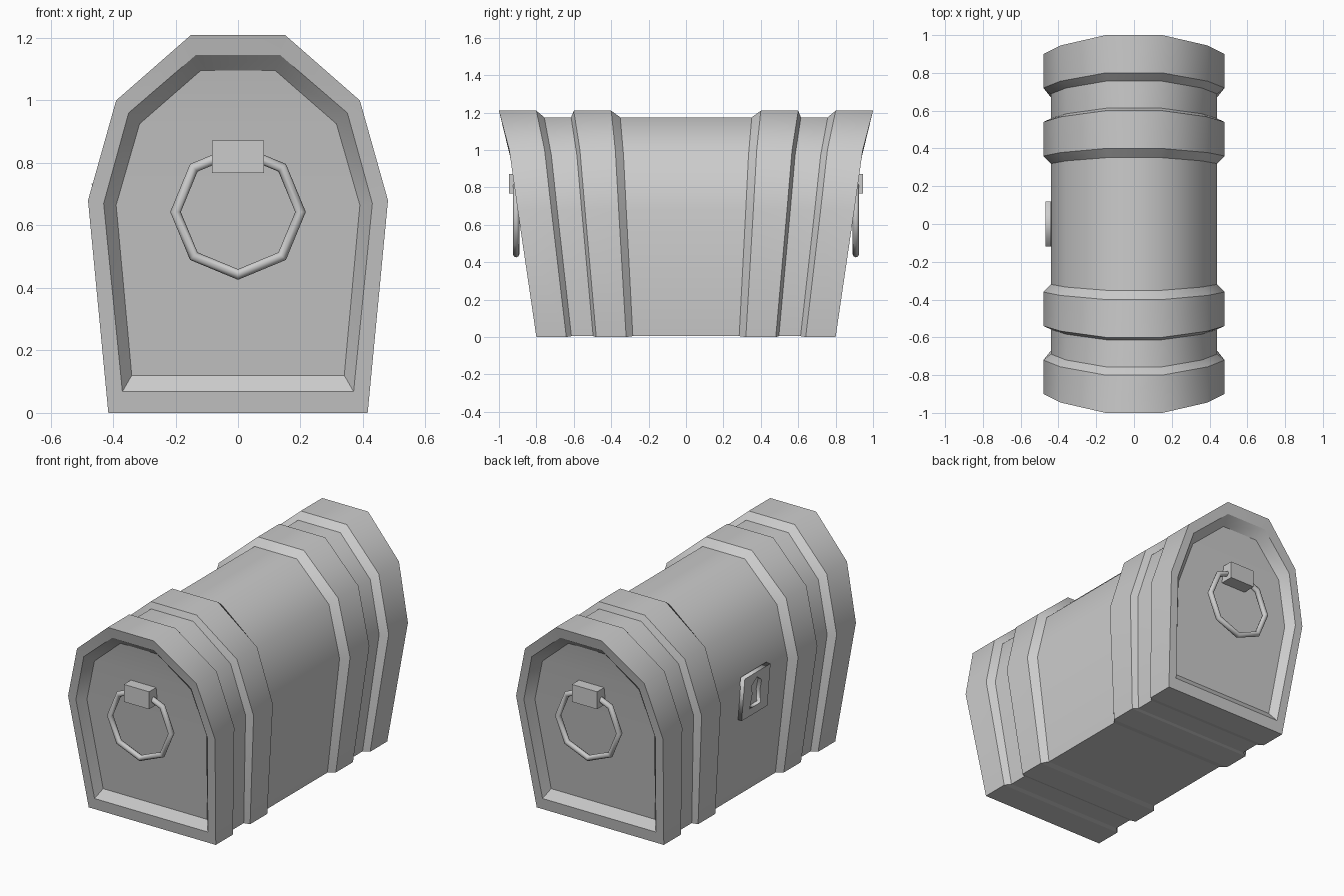
import bpy, bmesh, math
from mathutils import Matrix, Vector

if "Cube" in bpy.data.objects:
    bpy.data.objects.remove(bpy.data.objects["Cube"])

# Half profiles (x, z) from floor to lid top
OUTER = [(0.415, 0.0), (0.48, 0.68), (0.39, 1.0), (0.15, 1.21)]
INNER = [(0.385, 0.005), (0.44, 0.68), (0.36, 0.972), (0.138, 1.175)]
RIM = [(0.37, 0.068), (0.43, 0.67), (0.35, 0.96), (0.135, 1.145)]
PANEL = [(0.34, 0.12), (0.39, 0.665), (0.315, 0.925), (0.12, 1.095)]
FLARE = [(0.0, 0.8), (0.68, 0.9), (1.0, 0.945), (1.21, 1.0)]


def flare(z):
    """Lengthwise scale at height z: the chest widens towards the lid."""
    for (z0, f0), (z1, f1) in zip(FLARE, FLARE[1:]):
        if z <= z1:
            return f0 + (f1 - f0) * (z - z0) / (z1 - z0)
    return 1.0


def link(name, bm):
    bmesh.ops.recalc_face_normals(bm, faces=bm.faces)
    me = bpy.data.meshes.new(name)
    bm.to_mesh(me)
    bm.free()
    ob = bpy.data.objects.new(name, me)
    bpy.context.collection.objects.link(ob)
    return ob


# Chest: stations along the length, raised bands and recessed end panels
half = [(PANEL, 1, 0.045), (RIM, 1, 0), (OUTER, 1, 0), (OUTER, 0.8, 0),
        (INNER, 0.765, 0), (INNER, 0.62, 0), (OUTER, 0.6, 0),
        (OUTER, 0.4, 0), (INNER, 0.355, 0)]
stations = [(p, -y, d) for p, y, d in half] + [(p, y, -d) for p, y, d in reversed(half)]
bm = bmesh.new()
rings = []
for prof, y, d in stations:
    loop = [(-x, z) for x, z in prof] + [(x, z) for x, z in reversed(prof)]
    rings.append([bm.verts.new((x, y * flare(z) + d, z)) for x, z in loop])
n = len(rings[0])
for a, b in zip(rings, rings[1:]):
    for i in range(n):
        j = (i + 1) % n
        bm.faces.new((a[i], a[j], b[j], b[i]))
for r in (rings[0], rings[-1]):
    for i in range(3):
        bm.faces.new((r[i], r[i + 1], r[n - 2 - i], r[n - 1 - i]))
for f in bm.faces:
    f.smooth = True
for r in rings:
    for i in range(n):
        bm.edges.get((r[i], r[(i + 1) % n])).smooth = False
for a, b in zip(rings, rings[1:]):
    for i in (0, n - 1):
        bm.edges.get((a[i], b[i])).smooth = False
link("chest_body", bm)


# Handles: eight-sided ring hanging from a block on each end
for side, label in ((-1, "front"), (1, "back")):
    bm = bmesh.new()
    bmesh.ops.create_cube(bm, size=1, matrix=Matrix.Translation((0, side * 0.905, 0.82))
                          @ Matrix.Diagonal((0.165, 0.085, 0.103, 1)))
    link(label + "_handle_mount", bm)
    bpy.ops.mesh.primitive_torus_add(major_segments=8, minor_segments=8,
                                     major_radius=0.2, minor_radius=0.017,
                                     location=(0, side * 0.908, 0.643),
                                     rotation=(math.pi / 2, 0, 0))
    ring = bpy.context.object
    ring.name = label + "_handle_ring"
    bpy.ops.object.shade_smooth_by_angle(angle=math.radians(50))

# Lock plate: flat outline with a keyhole, following the slope of the side wall
cu = bpy.data.curves.new("lock_outline", 'CURVE')
cu.dimensions = '2D'
cu.fill_mode = 'BOTH'
cu.extrude = 0.014
plate = [(-0.12, -0.127), (0.12, -0.127), (0.12, 0.127), (-0.12, 0.127)]
keyhole = [(-0.05, -0.08), (0.05, -0.08), (0.035, 0.0), (0.045, 0.06),
           (0.0, 0.095), (-0.045, 0.06), (-0.035, 0.0)]
for pts in (plate, keyhole):
    sp = cu.splines.new('POLY')
    sp.points.add(len(pts) - 1)
    for p, (u, v) in zip(sp.points, pts):
        p.co = (u, v, 0, 1)
    sp.use_cyclic_u = True
tmp = bpy.data.objects.new("lock_outline", cu)
bpy.context.collection.objects.link(tmp)
me = bpy.data.meshes.new_from_object(tmp.evaluated_get(bpy.context.evaluated_depsgraph_get()))
bpy.data.objects.remove(tmp)
lock = bpy.data.objects.new("lock_plate", me)
bpy.context.collection.objects.link(lock)
up = Vector((-0.055, 0, 0.675)).normalized()
across = Vector((0, -1, 0))
rot = Matrix((across, up, across.cross(up))).transposed().to_4x4()
lock.matrix_world = Matrix.Translation((-0.444, 0, 0.608)) @ rot
